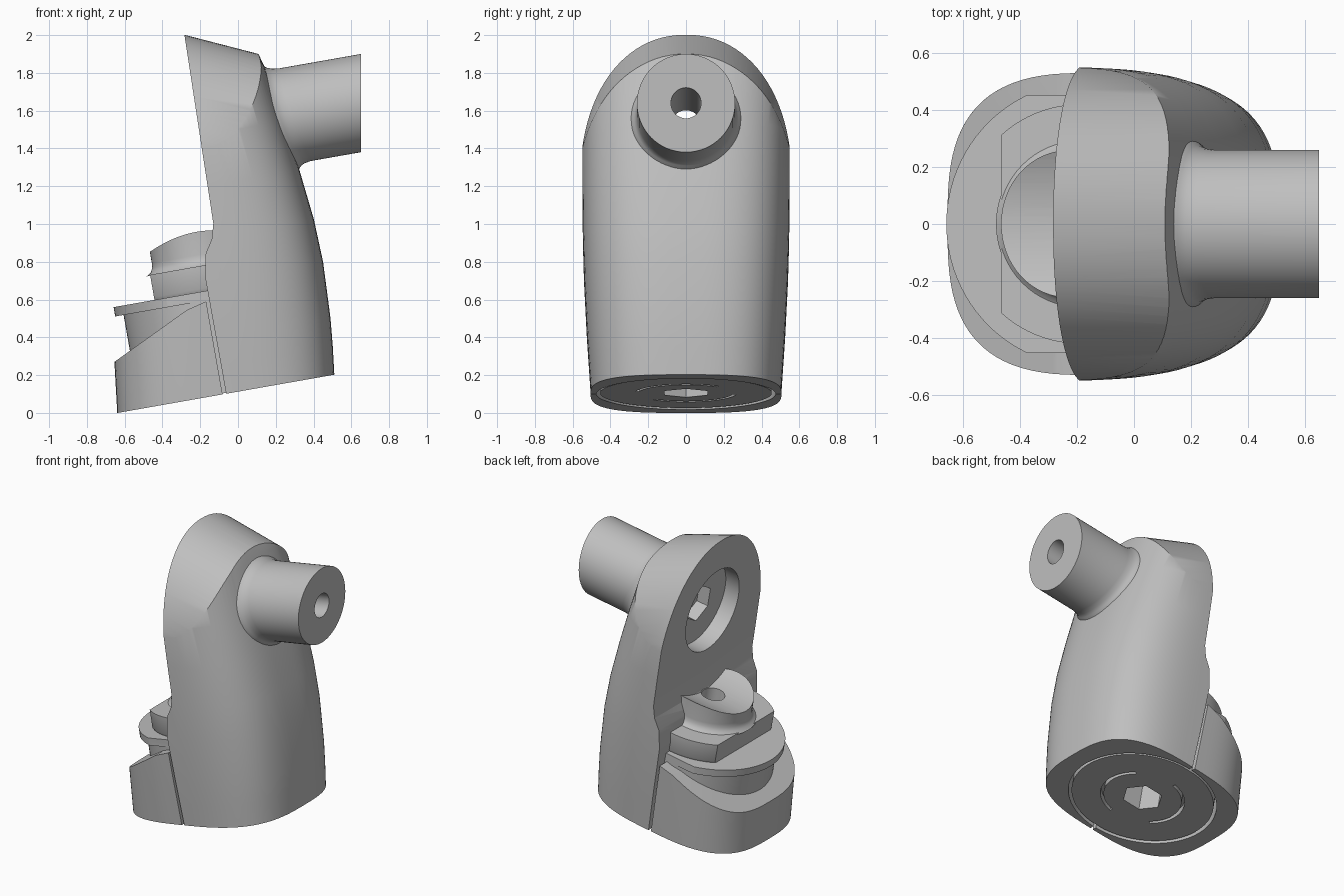
import bpy, bmesh
from math import cos, sin, pi, radians
from mathutils import Matrix, Vector

if "Cube" in bpy.data.objects:
    bpy.data.objects.remove(bpy.data.objects["Cube"])

TILT = Matrix.Translation((-0.07, 0, 0.1)) @ Matrix.Rotation(radians(-10), 4, 'Y')
AXIS_Z = 1.392          # height of the arm axis in the untilted frame

grey = bpy.data.materials.new("light_grey")
grey.use_nodes = True
colour = (0.52, 0.52, 0.52, 1)
grey.diffuse_color = colour
grey.node_tree.nodes["Principled BSDF"].inputs["Base Color"].default_value = colour


def loft(name, rings):
    """Skin a stack of closed rings and cap both ends."""
    bm = bmesh.new()
    rows = [[bm.verts.new(p) for p in ring] for ring in rings]
    n = len(rows[0])
    for low, high in zip(rows, rows[1:]):
        for i in range(n):
            j = (i + 1) % n
            bm.faces.new((low[i], low[j], high[j], high[i]))
    bm.faces.new(rows[0][::-1])
    bm.faces.new(rows[-1])
    bmesh.ops.recalc_face_normals(bm, faces=bm.faces)
    mesh = bpy.data.meshes.new(name)
    bm.to_mesh(mesh)
    bm.free()
    mesh.materials.append(grey)
    obj = bpy.data.objects.new(name, mesh)
    bpy.context.collection.objects.link(obj)
    return obj


def prism(name, points, sweep):
    """Sweep a flat outline along a vector."""
    sweep = Vector(sweep)
    return loft(name, [points, [Vector(p) + sweep for p in points]])


def circle(r, z, n=64):
    return [(r * cos(2 * pi * i / n), r * sin(2 * pi * i / n), z) for i in range(n)]


def lathe(name, profile, n=64):
    return loft(name, [circle(r, z, n) for r, z in profile])


def rod_x(name, r, x0, x1, n=48):
    ring = [(x0, y, AXIS_Z + z) for z, y, _ in circle(r, 0, n)]
    return prism(name, ring, (x1 - x0, 0, 0))


def box(name, lo, hi):
    (x0, y0, z0), (x1, y1, z1) = lo, hi
    return prism(name, [(x0, y0, z0), (x1, y0, z0), (x1, y1, z0), (x0, y1, z0)],
                 (0, 0, z1 - z0))


def oval(z, a, b, n=96):
    """Squarish oval cross-section."""
    def soft(v):
        return abs(v) ** (2 / 3) * (1 if v > 0 else -1)
    return [(a * soft(cos(2 * pi * i / n)), b * soft(sin(2 * pi * i / n)), z)
            for i in range(n)]


def combine(obj, tool, operation='DIFFERENCE'):
    tool.hide_render = True
    mod = obj.modifiers.new("shape", 'BOOLEAN')
    mod.object, mod.operation, mod.solver = tool, operation, 'EXACT'
    deps = bpy.context.evaluated_depsgraph_get()
    result = bpy.data.meshes.new_from_object(obj.evaluated_get(deps))
    obj.modifiers.clear()
    obj.data = result
    bpy.data.objects.remove(tool)


# Main housing: bulging oval column, trimmed by a back profile and an arch
housing = loft("housing", [oval(*s) for s in (
    (0, .589, .505), (.15, .607, .515), (.3, .621, .525), (.6, .634, .54),
    (.83, .625, .547), (1.1, .595, .55), (1.37, .558, .55), (1.67, .508, .55),
    (1.75, .486, .55), (2, .45, .55))])
back = [(.008, -.1), (.005, .62), (.03, .75), (.075, .82), (.097, .9), (.124, 2.1),
        (1, 2.1), (1, -.1)]
combine(housing, prism("back_trim", [(x, -1, z) for x, z in back], (0, 2, 0)), 'INTERSECT')
SLOPE = -.456
x0 = -.3
top = 1.908 + SLOPE * (x0 - .124)
arch = [(x0, -.56, -.8), (x0, .56, -.8)]
for i in range(49):
    a = pi * i / 48
    c = cos(a)
    arch.append((x0, .56 * abs(c) ** .93 * (1 if c > 0 else -1),
                 top - .79 + .79 * abs(sin(a)) ** .93))
# Keep the straight sides long enough to clear the sloping sweep
combine(housing, prism("arch_trim", [(x, y, z) for x, y, z in arch],
                       (1.3, 0, 1.3 * SLOPE)), 'INTERSECT')
# Round socket, hexagonal pocket and arm bore
combine(housing, rod_x("socket_cut", .29, -.5, .215))
combine(housing, rod_x("hex_cut", .13, -.5, .3, 6))
combine(housing, rod_x("bore_cut", .08, -1, 1))
# Clearance for the turntable and its bore
combine(housing, lathe("table_cut", [(.475, -.2), (.475, .25)]))
combine(housing, lathe("pin_cut", [(.14, -.2), (.14, .5)]))
combine(housing, lathe("pin_bore", [(.08, -.2), (.08, .9)]))

# Skirt: other half of the base, with a sloping top
skirt = loft("skirt", [oval(*s) for s in (
    (0, .578, .505), (.27, .546, .52), (.6, .51, .535))])
slope = [(-1, -.1), (-.012, -.1), (-.012, .5), (-.035, .494), (-.12, .473),
         (-.55, .267), (-1, .05)]
combine(skirt, prism("slope_trim", [(x, -1, z) for x, z in slope], (0, 2, 0)), 'INTERSECT')
combine(skirt, lathe("table_cut", [(.475, -.2), (.475, .25)]))
combine(skirt, lathe("core_cut", [(.3, -.2), (.3, .6)]))

# Turntable: drum with a flange cut flat on two sides
turntable = lathe("turntable", [(.455, .005), (.455, .505), (.5, .505), (.5, .555)], 96)
combine(turntable, box("flange_trim", (-1, -.452, -1), (1, .452, 1)), 'INTERSECT')
combine(turntable, lathe("hex_cut", [(.13, -.2), (.13, .25)], 6))
combine(turntable, lathe("pin_bore", [(.075, -.2), (.075, 1)]))
# Curved slots in the underside
for start in (100, -80):
    angles = [radians(start + 5 * i) for i in range(25)]
    arc = [(r * cos(a), r * sin(a), -.1)
           for r, seq in ((.27, angles), (.25, angles[::-1])) for a in seq]
    combine(turntable, prism("slot_cut", arc, (0, 0, .15)))

# Index block with one flat side
index_block = lathe("index_block", [(.41, .55), (.42, .57), (.42, .69)], 96)
combine(index_block, box("flat_trim", (-.28, -1, 0), (.09, 1, 1)), 'INTERSECT')
combine(index_block, lathe("pin_bore", [(.075, 0), (.075, 1)]))

# Boss with a saddle top that clears the arm axis
boss = lathe("boss", [(.3, .685), (.275, .7), (.262, .725), (.26, .75), (.26, .95)])
combine(boss, rod_x("saddle_cut", .582, -1, 1, 128))
combine(boss, lathe("pin_bore", [(.075, 0), (.075, 1.2)]))

for part in (housing, skirt, turntable, index_block, boss):
    part.data.transform(TILT)


# Arm: tilted round tube that flares into the housing, with an upright end face
def arm_ring(scale, offset=None):
    ring = []
    for y, dz, _ in circle(.26 * scale, 0):
        z = 1.64 + dz
        x = .65
        if offset is not None:
            x = (.325 - .353 * (z - 1.394) - .27 * y * y + offset) / 1.062
        ring.append((x, y, z + .176 * (x - .65)))
    return ring


arm = loft("arm", [arm_ring(1.2, -.05), arm_ring(1.13, .0), arm_ring(1.06, .02),
                   arm_ring(1.02, .045), arm_ring(1, .08), arm_ring(1)])
bore = rod_x("bore_cut", .08, -1, 2)
bore.data.transform(TILT)
combine(arm, bore)

# Soft shading with crisp edges
bpy.ops.object.select_all(action='DESELECT')
for part in (housing, skirt, turntable, index_block, boss, arm):
    part.select_set(True)
    bpy.context.view_layer.objects.active = part
bpy.ops.object.shade_smooth_by_angle(angle=radians(35))
